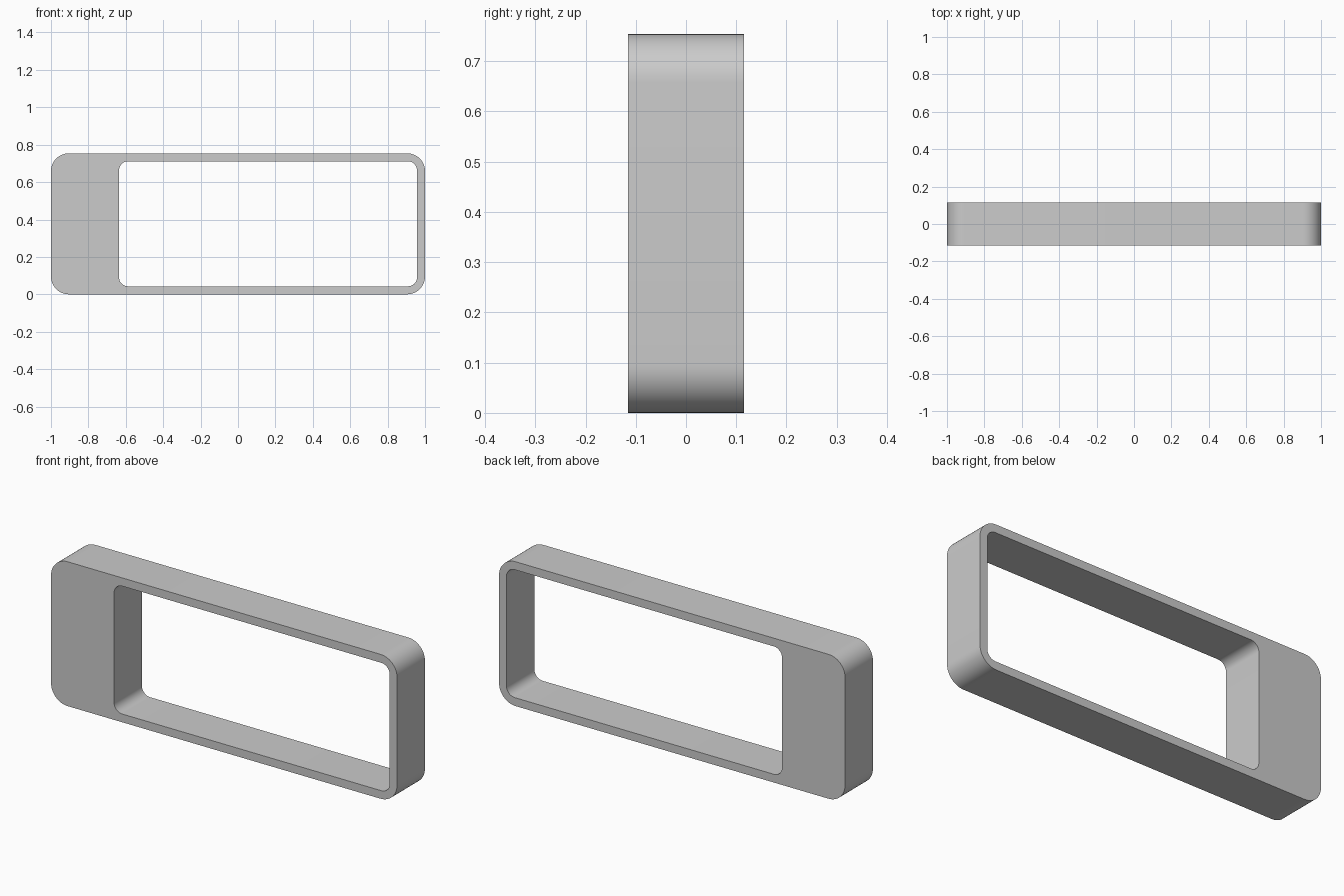
import bpy
import bmesh
from math import cos, sin, pi

cube = bpy.data.objects.get("Cube")
if cube:
    bpy.data.objects.remove(cube, do_unlink=True)

HALF_DEPTH = 0.115
CORNER_STEPS = 12


def rounded_rect(x0, x1, z0, z1, r):
    """Counter-clockwise outline of a rectangle with round corners."""
    centres = [(x1 - r, z1 - r), (x0 + r, z1 - r), (x0 + r, z0 + r), (x1 - r, z0 + r)]
    points = []
    for quarter, (cx, cz) in enumerate(centres):
        for i in range(CORNER_STEPS + 1):
            a = (quarter + i / CORNER_STEPS) * pi / 2
            points.append((cx + r * cos(a), cz + r * sin(a)))
    return points


# Outer outline and off-centre window
outer = rounded_rect(-1, 1, 0, 0.754, 0.096)
window = rounded_rect(-0.636, 0.957, 0.043, 0.711, 0.048)

# Four rings joined in a closed cycle: front outer, back outer, back inner, front inner
bm = bmesh.new()
rings = [[bm.verts.new((x, y, z)) for x, z in outline]
         for outline, y in ((outer, -HALF_DEPTH), (outer, HALF_DEPTH),
                            (window, HALF_DEPTH), (window, -HALF_DEPTH))]
count = len(outer)
for k in range(4):
    a, b = rings[k], rings[(k + 1) % 4]
    for i in range(count):
        j = (i + 1) % count
        bm.faces.new((a[i], a[j], b[j], b[i]))
bmesh.ops.recalc_face_normals(bm, faces=bm.faces)
mesh = bpy.data.meshes.new("frame")
bm.to_mesh(mesh)
bm.free()

frame = bpy.data.objects.new("frame", mesh)
bpy.context.collection.objects.link(frame)

# Plain grey material
grey = bpy.data.materials.new("light grey")
grey.use_nodes = True
colour = (0.6, 0.6, 0.6, 1)
grey.diffuse_color = colour
grey.node_tree.nodes["Principled BSDF"].inputs["Base Color"].default_value = colour
mesh.materials.append(grey)

# Smooth corners, sharp rims
bpy.ops.object.select_all(action="DESELECT")
frame.select_set(True)
bpy.context.view_layer.objects.active = frame
bpy.ops.object.shade_smooth_by_angle(angle=pi / 6)
